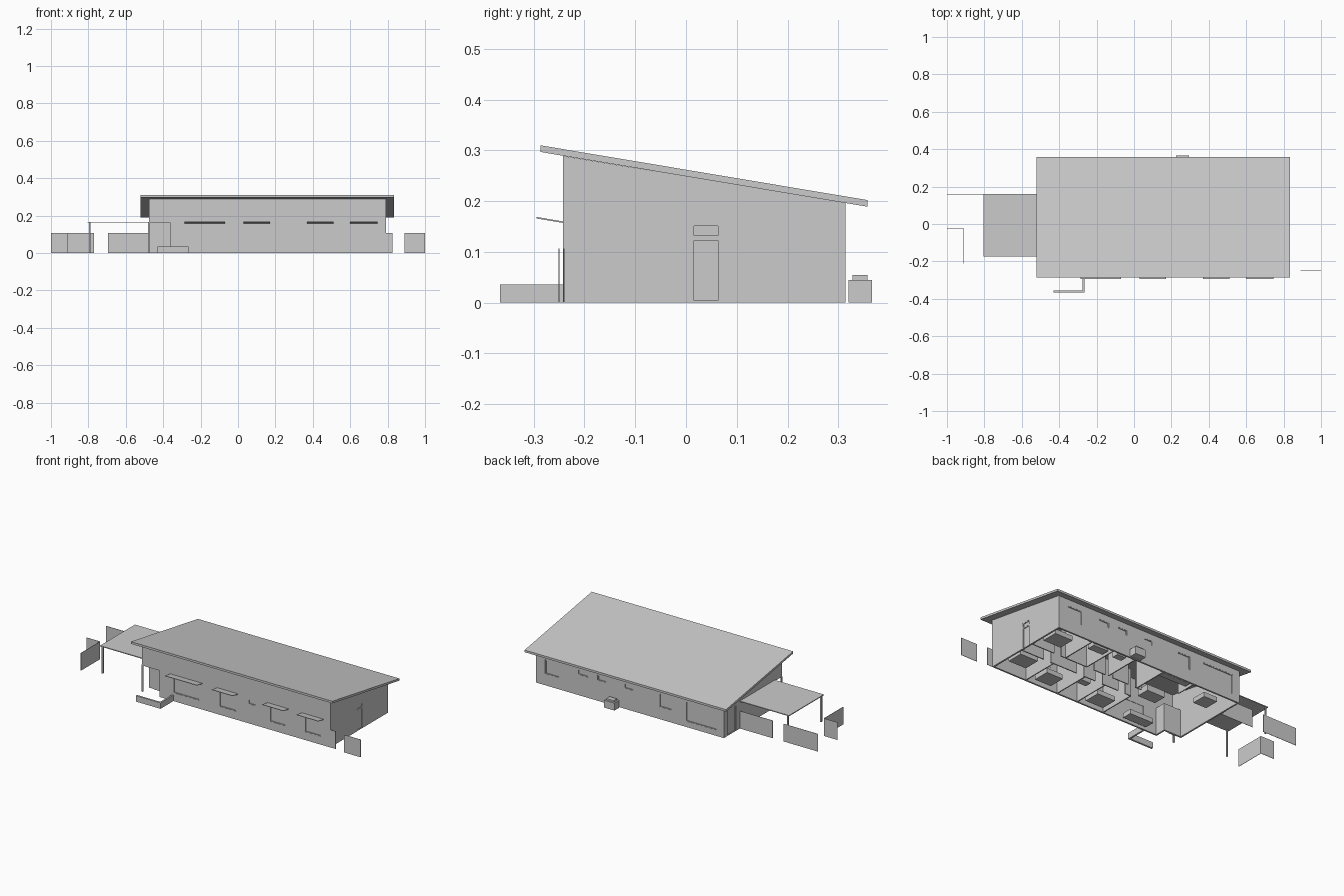
import bpy, bmesh

if "Cube" in bpy.data.objects:
    bpy.data.objects.remove(bpy.data.objects["Cube"])

def make(name, bm):
    bmesh.ops.recalc_face_normals(bm, faces=bm.faces)
    me = bpy.data.meshes.new(name)
    bm.to_mesh(me)
    bm.free()
    ob = bpy.data.objects.new(name, me)
    bpy.context.collection.objects.link(ob)
    return ob

def prism(name, profile, x0, x1):
    """Extrude a (y, z) profile along x."""
    bm = bmesh.new()
    f = bm.faces.new([bm.verts.new((x0, y, z)) for y, z in profile])
    r = bmesh.ops.extrude_face_region(bm, geom=[f])
    bmesh.ops.translate(bm, vec=(x1 - x0, 0, 0),
                        verts=[v for v in r['geom'] if isinstance(v, bmesh.types.BMVert)])
    return make(name, bm)

def box(name, x0, x1, y0, y1, z0, z1):
    return prism(name, [(y0, z0), (y1, z0), (y1, z1), (y0, z1)], x0, x1)

def cut(ob, cutter):
    m = ob.modifiers.new("cut", 'BOOLEAN')
    m.operation, m.solver, m.object = 'DIFFERENCE', 'EXACT', cutter
    bpy.context.view_layer.objects.active = ob
    bpy.ops.object.modifier_apply(modifier=m.name)
    bpy.data.objects.remove(cutter)

# House extents
XL, XR, YF, YB, T = -0.475, 0.79, -0.242, 0.314, 0.01

# Outer walls: sloped prism hollowed out, with the porch corner removed
walls = prism("outer_walls", [(YF, 0), (YB, 0), (YB, 0.197), (YF, 0.289)], XL, XR)
cut(walls, box("cutter", XL + T, XR - T, YF + T, YB - T, -0.1, 0.5))
cut(walls, box("cutter", XL - 0.05, -0.35, YF - 0.05, -0.175, -0.1, 0.165))

def opening(name, side, a0, a1, z0, z1, fw=0.004):
    """Cut a hole and add a frame and a recessed pane on the given side."""
    pos, s = {'front': (YF, 1), 'back': (YB, -1), 'left': (XL, 1), 'right': (XR, -1)}[side]

    def part(n, a, b, c, d, d0, d1):
        p, q = sorted((pos + s * d0, pos + s * d1))
        if side in ('front', 'back'):
            return box(n, a, b, p, q, c, d)
        return box(n, p, q, a, b, c, d)

    cut(walls, part("cutter", a0, a1, z0 if z0 > 0 else -0.05, z1, -0.02, T + 0.02))
    part(name + "_pane", a0, a1, z0, z1, 0.005, 0.008)
    for n, a, b, c, d in (("left", a0, a0 + fw, z0, z1), ("right", a1 - fw, a1, z0, z1),
                          ("top", a0 + fw, a1 - fw, z1 - fw, z1),
                          ("bottom", a0 + fw, a1 - fw, z0, z0 + fw)):
        part(f"{name}_frame_{n}", a, b, c, d, 0.001, T)

# Front windows, the large ones with awnings
for i, (a, b, p, q) in enumerate([(-0.265, -0.085, -0.285, -0.07), (0.045, 0.155, 0.03, 0.17),
                                  (0.385, 0.49, 0.368, 0.51), (0.62, 0.73, 0.6, 0.745)]):
    opening(f"front_window_{i}", 'front', a, b, 0.05, 0.146)
    prism(f"awning_{i}", [(-0.295, 0.166), (YF, 0.157), (YF, 0.16), (-0.295, 0.169)], p, q)
opening("front_small_window", 'front', 0.24, 0.29, 0.118, 0.146)

# Back windows
for i, (a, b, c, d) in enumerate([(0.627, 0.727, 0.07, 0.157), (0.44, 0.507, 0.125, 0.156),
                                  (0.314, 0.374, 0.125, 0.156), (0.134, 0.194, 0.125, 0.156),
                                  (-0.127, -0.04, 0.075, 0.157), (-0.427, -0.22, 0.035, 0.157)]):
    opening(f"back_window_{i}", 'back', a, b, c, d)

# Side doors
opening("right_door", 'right', 0.012, 0.067, 0, 0.126)
opening("right_door_transom", 'right', 0.012, 0.067, 0.128, 0.155)
opening("left_door", 'left', 0.2, 0.28, 0, 0.155)

# Roof slab
prism("roof", [(-0.287, 0.297), (0.358, 0.189), (0.358, 0.202), (-0.287, 0.31)], -0.52, 0.835)

# Porch recess
box("porch_back_wall", XL, -0.35, -0.175, -0.165, 0, 0.165)
box("porch_side_wall", -0.36, -0.35, YF, -0.165, 0, 0.165)
box("porch_ceiling", XL, -0.35, YF, -0.165, 0.16, 0.165)
box("porch_door", -0.438, -0.39, -0.179, -0.175, 0, 0.126)
box("porch_post", -0.48, -0.472, -0.24, -0.232, 0, 0.165)
box("low_wall_front", -0.43, -0.265, -0.366, -0.355, 0, 0.036)
box("low_wall_return", -0.275, -0.265, -0.355, YF, 0, 0.036)

# Carport
box("carport_roof", -0.805, XL, -0.175, 0.16, 0.162, 0.167)
for n, y in (("front", -0.172), ("back", 0.148)):
    box(f"carport_post_{n}", -0.796, -0.788, y, y + 0.008, 0, 0.162)

# Fence panels
H, F = 0.107, 0.001
for i, (a, b, y) in enumerate([(-1, -0.77, 0.16), (-0.695, XL, 0.16), (-1, -0.91, -0.026),
                               (XR, 0.825, -0.24), (0.89, 1, -0.25)]):
    box(f"fence_panel_{i}", a, b, y - F, y + F, 0, H)
box("fence_return", -0.91 - F, -0.91 + F, -0.21, -0.026, 0, H)

# Outdoor unit behind the house
box("outdoor_unit", 0.225, 0.295, 0.32, 0.366, 0, 0.045)
box("outdoor_unit_cap", 0.235, 0.285, 0.328, 0.358, 0.045, 0.055)

# Interior partitions: corridor with door gaps, then room dividers
Z = 0.165
for i, (a, b) in enumerate([(0.02, 0.06), (0.11, 0.22), (0.27, 0.35), (0.4, 0.58), (0.63, 0.78)]):
    box(f"corridor_wall_front_{i}", a, b, -0.006, 0, 0, Z)
    box(f"corridor_wall_back_{i}", a, b, 0.08, 0.086, 0, Z)
for i, x in enumerate([0.02, 0.2, 0.34, 0.56]):
    box(f"room_wall_front_{i}", x - 0.003, x + 0.003, YF + T, -0.006, 0, Z)
for i, x in enumerate([0.05, 0.25, 0.4, 0.55]):
    box(f"room_wall_back_{i}", x - 0.003, x + 0.003, 0.086, YB - T, 0, Z)
box("kitchen_wall", -0.163, -0.157, 0.18, YB - T, 0, Z)

# Furniture
for n, x, y, w, d, h in [("bed_a", 0.7, 0.2, 0.12, 0.1, 0.03), ("bed_b", 0.7, -0.09, 0.12, 0.1, 0.03),
                         ("bed_c", 0.47, -0.15, 0.11, 0.1, 0.03), ("bed_d", 0.11, -0.15, 0.12, 0.1, 0.03),
                         ("wardrobe", 0.3, -0.06, 0.06, 0.04, 0.1), ("bath", 0.47, 0.26, 0.1, 0.05, 0.03),
                         ("basin", 0.33, 0.27, 0.06, 0.04, 0.045), ("kitchen_counter", -0.05, 0.28, 0.18, 0.04, 0.05),
                         ("dining_table", -0.07, 0.06, 0.12, 0.08, 0.04), ("sofa", -0.18, -0.18, 0.16, 0.06, 0.03),
                         ("armchair", -0.33, 0.2, 0.09, 0.09, 0.03)]:
    box(n, x - w / 2, x + w / 2, y - d / 2, y + d / 2, 0.002, h)
